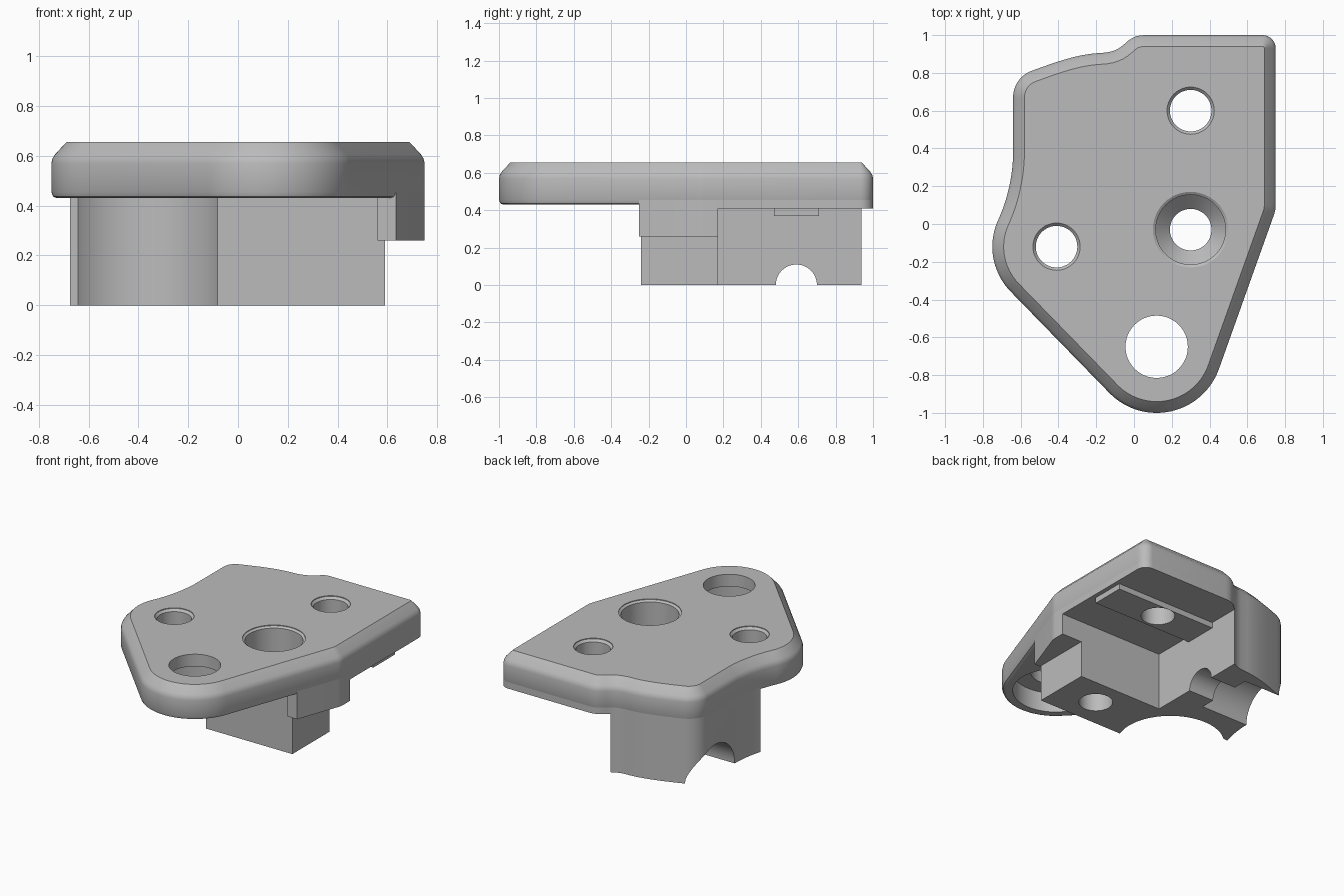
import bpy, bmesh, math
from mathutils import Vector
from mathutils.geometry import interpolate_bezier

if "Cube" in bpy.data.objects:
    bpy.data.objects.remove(bpy.data.objects["Cube"], do_unlink=True)

grey = bpy.data.materials.new("plain_grey")
grey.use_nodes = True
COLOUR = (0.5, 0.5, 0.5, 1)
grey.diffuse_color = COLOUR
grey.node_tree.nodes["Principled BSDF"].inputs["Base Color"].default_value = COLOUR


def arc(cx, cy, r, a0, a1, n=20):
    angles = [math.radians(a0 + (a1 - a0) * i / n) for i in range(n + 1)]
    return [Vector((cx + r * math.cos(a), cy + r * math.sin(a))) for a in angles]


def bezier(a, b, c, d, n=14):
    pts = interpolate_bezier(*[Vector((*p, 0)) for p in (a, b, c, d)], n)
    return [p.to_2d() for p in pts[1:-1]]


# Plate outline, clockwise from the back corner
outline = arc(0.68, 0.93, 0.07, 90, 0, 8)
outline += arc(0.60, 0.10, 0.15, 0, -19, 5)
outline += arc(0.12, -0.65, 0.35, -19, -135, 32)
outline += arc(-0.41, -0.12, 0.34, -135, -205, 20)
outline += bezier((-0.718, 0.024), (-0.675, 0.117), (-0.64, 0.25), (-0.64, 0.38))
outline += arc(-0.49, 0.67, 0.15, 180, 110, 14)
outline += bezier((-0.541, 0.811), (-0.42, 0.855), (-0.3, 0.9), (-0.18, 0.905))
outline += bezier((-0.18, 0.905), (-0.03, 0.91), (-0.06, 1), (0.06, 1))
outline += [Vector((0.06, 1))]


def inset(points, d):
    result = []
    for i, p in enumerate(points):
        t = (points[(i + 1) % len(points)] - points[i - 1]).normalized()
        result.append(p + d * Vector((t.y, -t.x)))
    return result


def new_object(name, bm):
    bmesh.ops.recalc_face_normals(bm, faces=bm.faces)
    mesh = bpy.data.meshes.new(name)
    bm.to_mesh(mesh)
    bm.free()
    mesh.materials.append(grey)
    obj = bpy.data.objects.new(name, mesh)
    bpy.context.collection.objects.link(obj)
    return obj


def loft(name, layers):
    """Stack of (inset, z) copies of the outline, capped at both ends."""
    bm = bmesh.new()
    rings = [[bm.verts.new((*p, z)) for p in inset(outline, d)] for d, z in layers]
    for low, high in zip(rings, rings[1:]):
        for i in range(len(low)):
            j = (i + 1) % len(low)
            bm.faces.new((low[i], low[j], high[j], high[i]))
    bm.faces.new(rings[0])
    bm.faces.new(rings[-1])
    return new_object(name, bm)


def box(name, x0, x1, y0, y1, z0, z1):
    bm = bmesh.new()
    bmesh.ops.create_cube(bm, size=1)
    for v in bm.verts:
        v.co = ((x0 + x1) / 2 + v.co.x * (x1 - x0),
                (y0 + y1) / 2 + v.co.y * (y1 - y0),
                (z0 + z1) / 2 + v.co.z * (z1 - z0))
    return new_object(name, bm)


def turned(name, x, y, profile, n=48):
    """Solid of revolution about a vertical axis from (radius, z) pairs."""
    bm = bmesh.new()
    rings = [[bm.verts.new((*p, z)) for p in arc(x, y, r, 0, 360 - 360 / n, n - 1)]
             for r, z in profile]
    for low, high in zip(rings, rings[1:]):
        for i in range(n):
            j = (i + 1) % n
            bm.faces.new((low[i], low[j], high[j], high[i]))
    bm.faces.new(rings[0])
    bm.faces.new(rings[-1])
    return new_object(name, bm)


def cross_bore(name, r, x0, x1, y):
    """Cylinder lying along x at floor level."""
    obj = turned(name, 0, 0, [(r, x0), (r, x1)])
    for v in obj.data.vertices:
        v.co = (v.co.z, y + v.co.x, v.co.y)
    return obj


cutters = []


def cut(obj, *tools):
    bpy.context.view_layer.objects.active = obj
    for tool in tools:
        mod = obj.modifiers.new("cut", "BOOLEAN")
        mod.operation = "DIFFERENCE"
        mod.solver = "EXACT"
        mod.object = tool
        bpy.ops.object.modifier_apply(modifier=mod.name)
        if tool not in cutters:
            cutters.append(tool)


# Screw holes shared by several parts
back_hole = turned("back_hole_cutter", 0.3, 0.6,
                   [(0.11, -0.1), (0.11, 0.635), (0.125, 0.65), (0.125, 0.8)])
side_hole = turned("side_hole_cutter", -0.41, -0.12,
                   [(0.11, -0.1), (0.11, 0.635), (0.125, 0.65), (0.125, 0.8)])
sunk_hole = turned("sunk_hole_cutter", 0.3, -0.03,
                   [(0.11, -0.1), (0.11, 0.37), (0.185, 0.445), (0.185, 0.64),
                    (0.2, 0.65), (0.2, 0.8)])
nose_hole = turned("nose_hole_cutter", 0.12, -0.65,
                   [(0.28, 0.3), (0.28, 0.57), (0.165, 0.57), (0.165, 0.8)])

# Top plate with chamfered rim
plate = loft("top_plate", [(0.022, 0.43), (0.007, 0.437), (0, 0.455), (0, 0.57),
                           (0.004, 0.588), (0.014, 0.605), (0.06, 0.655)])
cut(plate, back_hole, side_hole, sunk_hole, nose_hole)

# Lower body with a rear step, a round relief and a stepped cross bore
body = loft("lower_body", [(0, 0), (0, 0.455)])
cut(body,
    box("body_side_cutter", 0.59, 2, -2, 2, -1, 1),
    box("body_front_cutter", -2, 2, -2, -0.24, -1, 1),
    box("body_step_cutter", -0.07, 2, 0.17, 2, -1, 1),
    turned("round_relief_cutter", -0.41, -0.12, [(0.35, -1), (0.35, 1)], 64),
    box("relief_side_cutter", -2, -0.41, -1, 0.14, -1, 1),
    cross_bore("small_bore_cutter", 0.11, -1, 1, 0.59),
    cross_bore("wide_bore_cutter", 0.215, -1, -0.27, 0.59),
    sunk_hole)

# Underside of the plate above the step
rear_skirt = loft("rear_skirt", [(0, 0.41), (0, 0.455)])
cut(rear_skirt,
    box("rear_skirt_side_cutter", -2, -0.08, -2, 2, -1, 1),
    box("rear_skirt_front_cutter", -2, 2, -2, 0.16, -1, 1),
    back_hole)

# Deeper lip along the left side
side_skirt = loft("side_skirt", [(0, 0.26), (0, 0.455)])
cut(side_skirt,
    box("lip_side_cutter", -2, 0.56, -2, 2, -1, 1),
    box("lip_front_cutter", -2, 2, -2, -0.25, -1, 1),
    box("lip_back_cutter", -2, 2, 0.17, 2, -1, 1))

# Locating ridge under the step
ridge = box("locating_ridge", -0.08, 0.72, 0.47, 0.71, 0.37, 0.43)
cut(ridge, back_hole)

for tool in cutters:
    bpy.data.objects.remove(tool, do_unlink=True)

for part in (plate, body, rear_skirt, side_skirt, ridge):
    bpy.ops.object.select_all(action="DESELECT")
    part.select_set(True)
    bpy.context.view_layer.objects.active = part
    bpy.ops.object.shade_smooth_by_angle(angle=math.radians(25))
